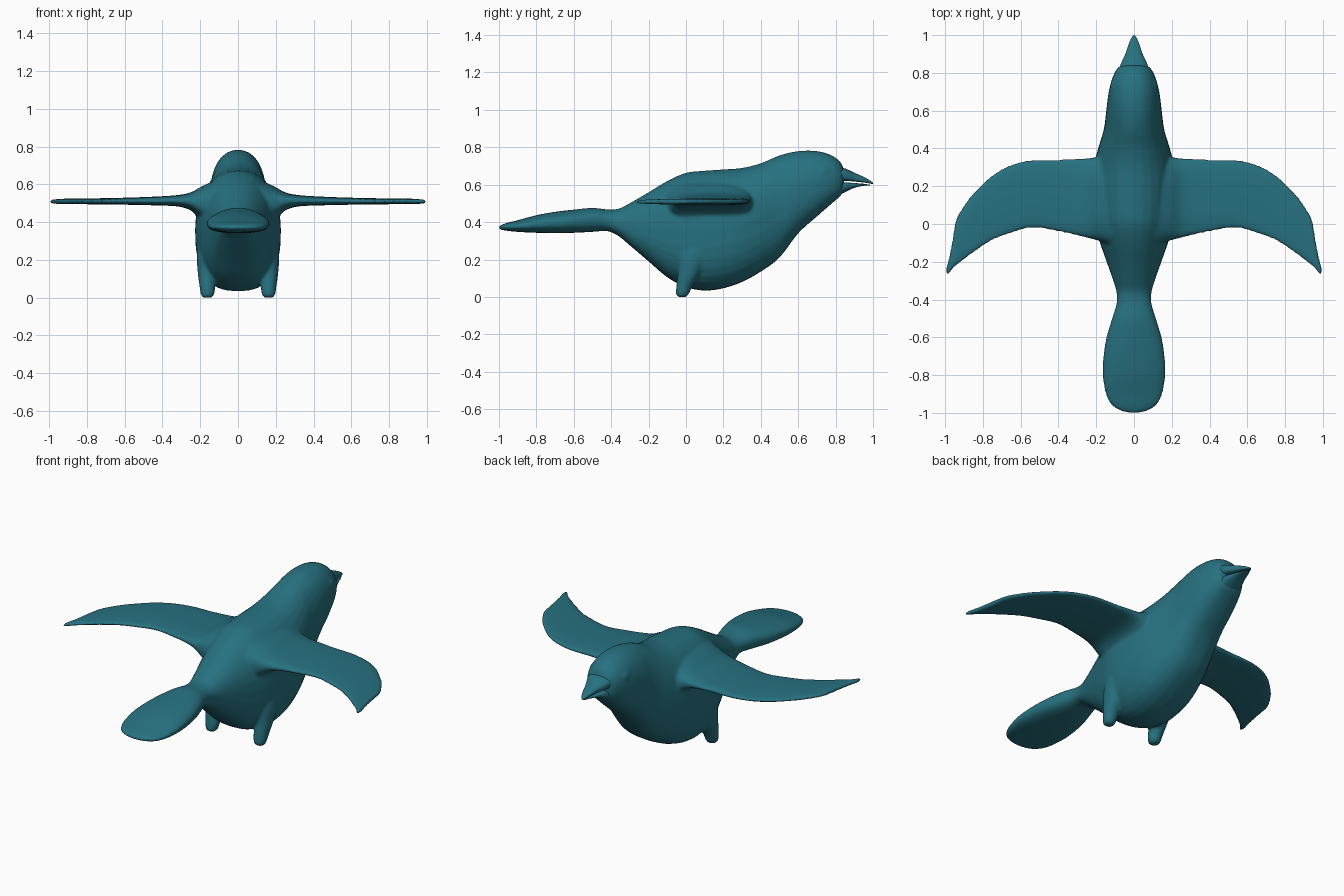
import bpy, bmesh, math
from mathutils import Vector

if "Cube" in bpy.data.objects:
    bpy.data.objects.remove(bpy.data.objects["Cube"])

teal = bpy.data.materials.new("teal")
teal.diffuse_color = (0.020, 0.165, 0.215, 1)
teal.use_nodes = True
teal.node_tree.nodes["Principled BSDF"].inputs["Base Color"].default_value = teal.diffuse_color
SEG = 32


def smooth_rows(rows, steps=4):
    """Catmull-Rom interpolation between section rows."""
    out = []
    for i in range(len(rows) - 1):
        p0, p1 = rows[max(i - 1, 0)], rows[i]
        p2, p3 = rows[i + 1], rows[min(i + 2, len(rows) - 1)]
        for s in range(steps):
            t = s / steps
            out.append([0.5 * (2 * b + (c - a) * t + (2 * a - 5 * b + 4 * c - d) * t * t
                               + (3 * b - a - 3 * c + d) * t ** 3)
                        for a, b, c, d in zip(p0, p1, p2, p3)])
    return out + [list(rows[-1])]


def oval(low=2.0, high=2.0):
    """Unit superellipse, with separate roundness for lower and upper half."""
    pts = []
    for i in range(SEG):
        a = 2 * math.pi * i / SEG
        c, s = math.cos(a), math.sin(a)
        e = 2 / (high if s > 0 else low)
        pts.append((math.copysign(abs(c) ** e, c), math.copysign(abs(s) ** e, s)))
    return pts


def loft(bm, rings):
    loops = [[bm.verts.new(p) for p in r] for r in rings]
    for a, b in zip(loops, loops[1:]):
        for i in range(SEG):
            j = (i + 1) % SEG
            bm.faces.new((a[i], a[j], b[j], b[i]))
    bm.faces.new(loops[0])
    bm.faces.new(loops[-1])


def along_y(rows, low, high):
    """Rows of (y, top, bottom, half width)."""
    return [[(w * u, y, (t + b) / 2 + (t - b) / 2 * v) for u, v in oval(low, high)]
            for y, t, b, w in smooth_rows(rows)]


def finish(bm, name):
    bmesh.ops.recalc_face_normals(bm, faces=bm.faces)
    for f in bm.faces:
        f.smooth = True
    me = bpy.data.meshes.new(name)
    bm.to_mesh(me)
    bm.free()
    me.materials.append(teal)
    ob = bpy.data.objects.new(name, me)
    bpy.context.collection.objects.link(ob)
    return ob


bm = bmesh.new()

# tail, torso and head in one loft
torso = [(-1.0, .377, .364, .03), (-.99, .384, .36, .07), (-.96, .395, .354, .118),
         (-.9, .41, .348, .15), (-.8, .437, .343, .166), (-.7, .455, .341, .162),
         (-.6, .467, .343, .146), (-.5, .476, .348, .116), (-.42, .468, .352, .092),
         (-.36, .472, .325, .093), (-.3, .502, .275, .11), (-.2, .56, .19, .145),
         (-.1, .62, .105, .18), (0, .664, .052, .21), (.1, .675, .034, .225),
         (.2, .682, .046, .226), (.3, .69, .08, .215), (.4, .715, .135, .19),
         (.5, .757, .21, .16), (.6, .78, .34, .147), (.7, .78, .43, .134),
         (.78, .757, .5, .112), (.83, .715, .545, .083), (.845, .67, .58, .045)]
loft(bm, along_y(torso, 2.6, 2.1))

# wings: rows of (x, leading y, trailing y, top, bottom)
wing = [(.1, .39, -.12, .63, .38), (.19, .357, -.088, .59, .41), (.25, .348, -.073, .557, .462),
        (.32, .345, -.056, .543, .483), (.42, .341, -.036, .536, .488), (.54, .34, -.02, .531, .491),
        (.65, .315, -.05, .528, .493), (.75, .26, -.087, .526, .494), (.85, .165, -.152, .525, .495),
        (.91, .085, -.198, .524, .495), (.945, .015, -.225, .523, .495), (.96, -.08, -.24, .522, .496),
        (.98, -.18, -.262, .521, .497), (.993, -.225, -.272, .52, .498)]
# legs: rows of (z, x, y, x radius, y radius)
leg = [(0, .162, -.022, .022, .022), (.012, .162, -.02, .034, .034), (.06, .162, -.008, .042, .044),
       (.14, .168, .02, .046, .062), (.24, .168, .05, .05, .085), (.36, .15, .09, .05, .09)]
for side in (-1, 1):
    loft(bm, [[(side * x, (a + b) / 2 + (a - b) / 2 * u, (t + d) / 2 + (t - d) / 2 * v)
               for u, v in oval(2.6, 2.6)] for x, a, b, t, d in smooth_rows(wing)])
    loft(bm, [[(side * (x + rx * u), y + ry * v, z) for u, v in oval()]
              for z, x, y, rx, ry in smooth_rows(leg)])
    # faint eye bulge
    eye = bmesh.ops.create_uvsphere(bm, u_segments=20, v_segments=12, radius=1)["verts"]
    for v in eye:
        v.co = Vector((side * (.096 + .03 * v.co.x), .725 + .05 * v.co.y, .665 + .042 * v.co.z))

# fuse the parts into one skin with soft joins
bird = finish(bm, "bird_body")
fuse = bird.modifiers.new("fuse", 'REMESH')
fuse.mode = 'VOXEL'
fuse.voxel_size = 0.009
fuse.use_smooth_shade = True
soft = bird.modifiers.new("soften", 'SMOOTH')
soft.factor = 0.5
soft.iterations = 6

# beak halves with a narrow mouth gap
upper = [(.79, .70, .622, .088), (.85, .687, .621, .069), (.9, .664, .617, .046),
         (.95, .642, .612, .029), (.985, .622, .606, .014), (1.0, .61, .604, .003)]
lower = [(.79, .612, .53, .08), (.85, .612, .56, .062), (.9, .609, .583, .042),
         (.95, .605, .594, .024), (.985, .6, .596, .008)]
for name, rows, lo, hi in (("upper_beak", upper, 4, 2), ("lower_beak", lower, 2, 4)):
    bm = bmesh.new()
    loft(bm, along_y(rows, lo, hi))
    finish(bm, name)
